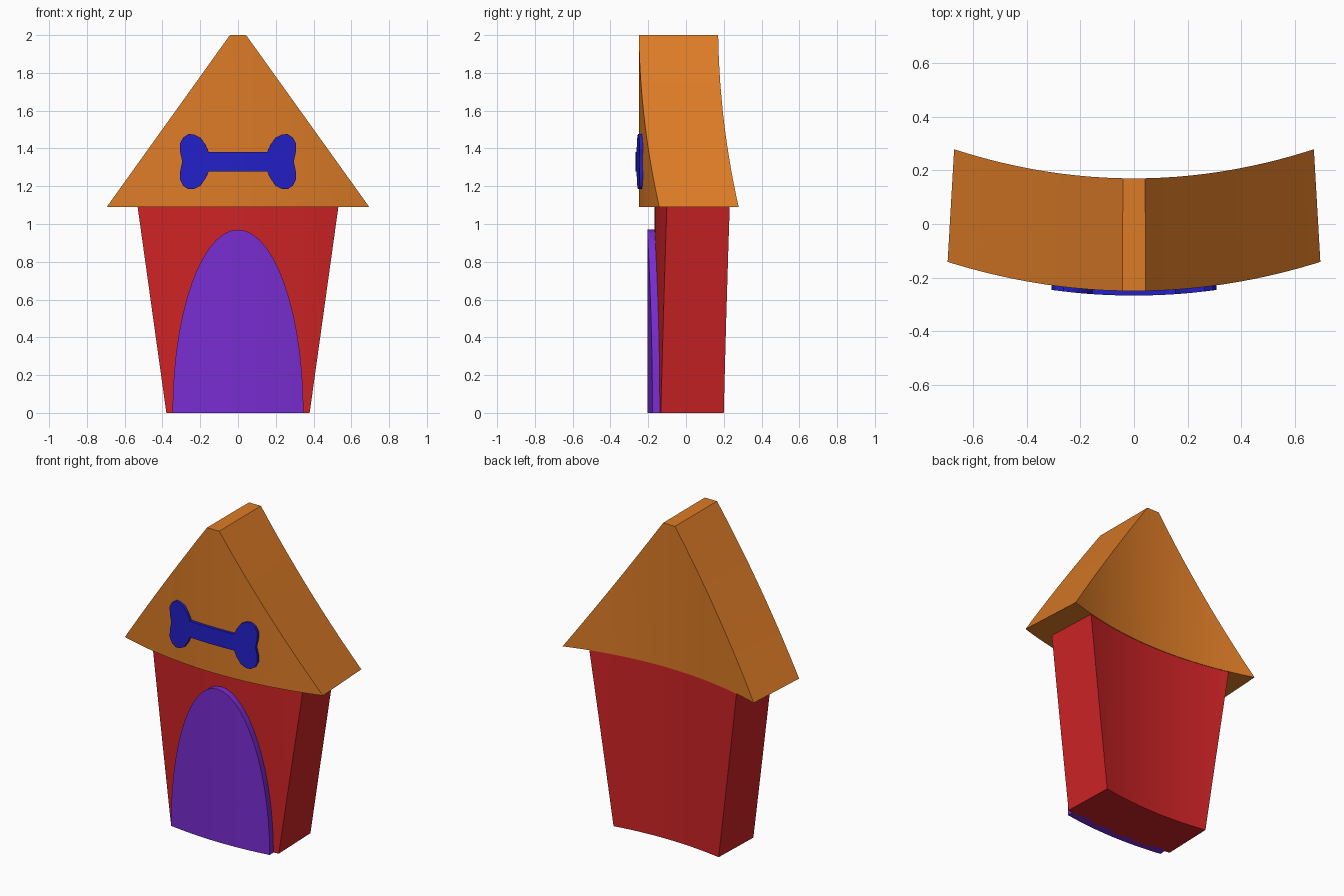
import bpy, bmesh, math

if "Cube" in bpy.data.objects:
    bpy.data.objects.remove(bpy.data.objects["Cube"])

STEP = 0.056   # spacing of the vertical slices that let the parts curve


def curve(co):
    """Sweep the sides backwards and narrow slightly towards the back."""
    x = co.x * (1 - 0.083 * (co.y + 0.25))
    co.y += 0.225 * co.x ** 2
    co.x = x


def slab(name, profile, y_front, y_back, color):
    """Extrude an x-z profile along y, slice it in x, then curve it."""
    bm = bmesh.new()
    face = bm.faces.new([bm.verts.new((x, y_front, z)) for x, z in profile])
    ext = bmesh.ops.extrude_face_region(bm, geom=[face])
    for v in ext["geom"]:
        if isinstance(v, bmesh.types.BMVert):
            v.co.y = y_back
    half = max(x for x, z in profile)
    n = int(half / STEP)
    for i in range(-n, n + 1):
        bmesh.ops.bisect_plane(bm, geom=bm.verts[:] + bm.edges[:] + bm.faces[:],
                               plane_co=(i * STEP, 0, 0), plane_no=(1, 0, 0), dist=1e-5)
    for v in bm.verts:
        curve(v.co)
    bmesh.ops.recalc_face_normals(bm, faces=bm.faces[:])
    mesh = bpy.data.meshes.new(name)
    bm.to_mesh(mesh)
    bm.free()
    mat = bpy.data.materials.new(name + "_paint")
    mat.diffuse_color = (*color, 1)
    mat.use_nodes = True
    mat.node_tree.nodes["Principled BSDF"].inputs["Base Color"].default_value = mat.diffuse_color
    mesh.materials.append(mat)
    obj = bpy.data.objects.new(name, mesh)
    bpy.context.collection.objects.link(obj)
    bpy.ops.object.select_all(action='DESELECT')
    obj.select_set(True)
    bpy.context.view_layer.objects.active = obj
    bpy.ops.object.shade_smooth_by_angle(angle=math.radians(30))
    return obj


# Tapered walls
slab("walls", [(-0.382, 0), (0.382, 0), (0.535, 1.09), (-0.535, 1.09)],
     -0.166, 0.167, (0.62, 0.017, 0.019))

# Overhanging roof with a narrow flat ridge
slab("roof", [(-0.695, 1.09), (0.695, 1.09), (0.043, 2), (-0.043, 2)],
     -0.25, 0.17, (0.72, 0.2, 0.02))

# Arched doorway panel
arch = [(0.348 * math.cos(math.pi * i / 28), 0.97 * math.sin(math.pi * i / 28))
        for i in range(29)]
slab("doorway", arch, -0.205, -0.15, (0.19, 0.026, 0.64))

# Bone sign: one quarter of the outline, mirrored both ways
quarter = [(0.155, 0.052), (0.172, 0.09), (0.2, 0.128), (0.232, 0.144), (0.262, 0.146),
           (0.29, 0.128), (0.307, 0.095), (0.306, 0.052)]
right = quarter + [(0.295, 0)] + [(x, -z) for x, z in reversed(quarter)]
outline = right + [(-x, z) for x, z in reversed(right)]
slab("bone_sign", [(x, 1.33 + z) for x, z in outline], -0.267, -0.235,
     (0.017, 0.014, 0.58))
